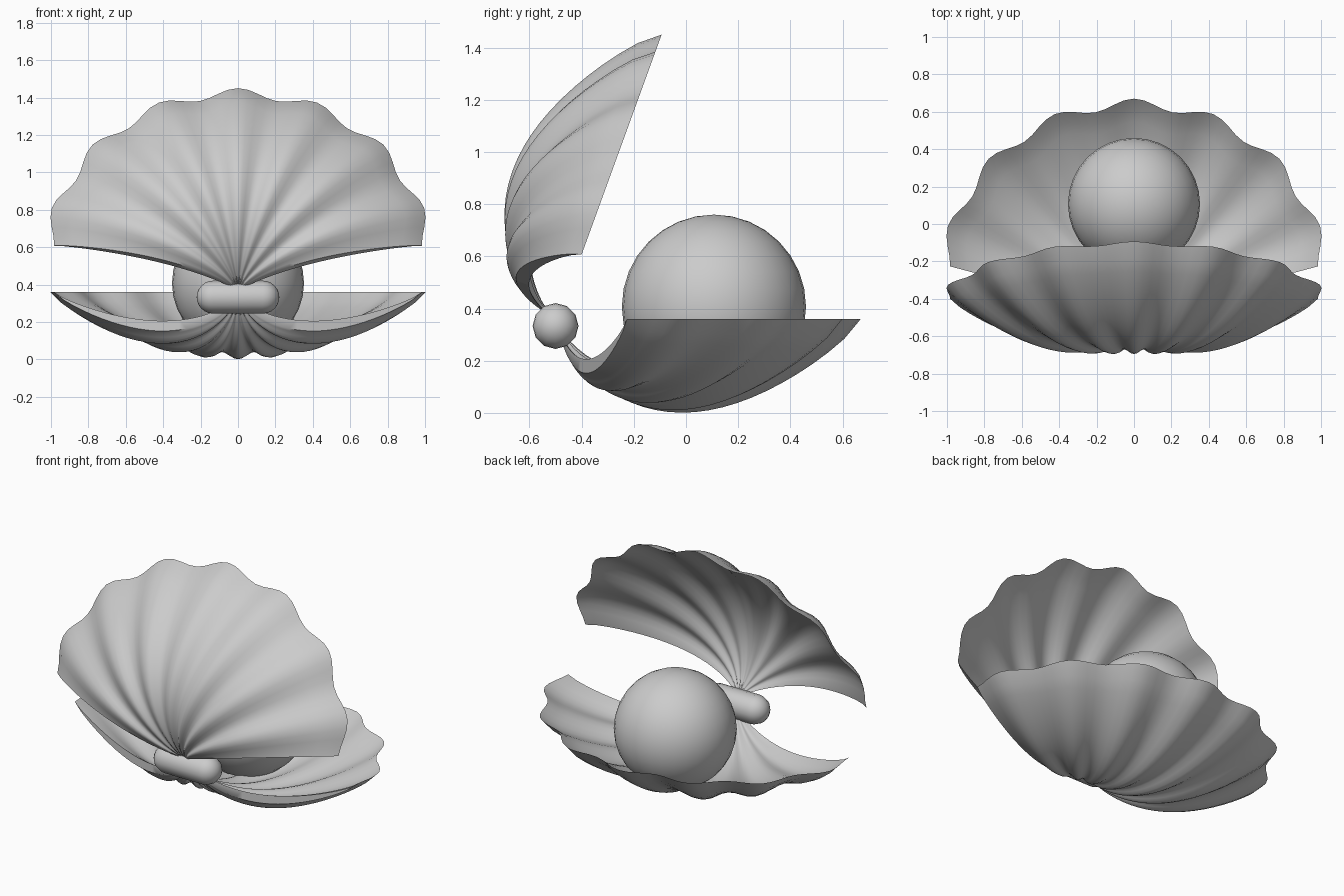
import bpy, bmesh
from math import sin, cos, pi, radians
from mathutils import Matrix

old = bpy.data.objects.get("Cube")
if old:
    bpy.data.objects.remove(old, do_unlink=True)

grey = bpy.data.materials.new("light grey")
grey.use_nodes = True
grey.diffuse_color = (0.6, 0.6, 0.6, 1)
grey.node_tree.nodes["Principled BSDF"].inputs["Base Color"].default_value = (0.6, 0.6, 0.6, 1)

HINGE = (0, -0.49, 0.36)
FAN = radians(75)      # half the spread of the fan
RIBS, COLS, ROWS = 7, 56, 24


def finish(name, bm, matrix, angle):
    bmesh.ops.transform(bm, matrix=matrix, verts=bm.verts)
    bmesh.ops.recalc_face_normals(bm, faces=bm.faces)
    mesh = bpy.data.meshes.new(name)
    bm.to_mesh(mesh)
    bm.free()
    mesh.materials.append(grey)
    obj = bpy.data.objects.new(name, mesh)
    bpy.context.collection.objects.link(obj)
    bpy.ops.object.select_all(action="DESELECT")
    obj.select_set(True)
    bpy.context.view_layer.objects.active = obj
    bpy.ops.object.shade_smooth_by_angle(angle=radians(angle))
    return obj


def shell_point(u, t, depth_scale):
    """u runs across the fan from -1 to 1, t from the hinge to the rim."""
    a = u * FAN
    rib = cos(pi * RIBS * u)
    reach = t * (1.133 - 0.088 * abs(u) ** 3 + 0.027 * rib)
    bowl = max(sin(pi * t ** 0.777), 0) ** 0.77
    depth = bowl * (0.341 - 0.115 * u * u + 0.018 * rib) * depth_scale
    return reach * sin(a), reach * cos(a), -depth


def shell(name, matrix):
    bm = bmesh.new()
    skins = []
    # outer and inner skins meet at the rim and at the hinge
    for scale in (1, 0.74):
        grid = [[bm.verts.new(shell_point(2 * c / COLS - 1, (r / ROWS) ** 1.3, scale))
                 for r in range(ROWS + 1)] for c in range(COLS + 1)]
        skins.append(grid)
        for a, b in zip(grid, grid[1:]):
            for r in range(ROWS):
                bm.faces.new((a[r], b[r], b[r + 1], a[r + 1]))
    # flat cut sides of the fan
    for c in (0, COLS):
        a, b = skins[0][c], skins[1][c]
        for r in range(ROWS):
            bm.faces.new((a[r], b[r], b[r + 1], a[r + 1]))
    bmesh.ops.remove_doubles(bm, verts=bm.verts, dist=0.0005)
    return finish(name, bm, matrix, 50)


place = Matrix.Translation(HINGE)
shell("lower_shell", place)
shell("upper_shell", place @ Matrix.Rotation(radians(70), 4, "X") @ Matrix.Scale(-1, 4, (0, 0, 1)))

# pearl
bm = bmesh.new()
bmesh.ops.create_uvsphere(bm, u_segments=32, v_segments=16, radius=0.353)
finish("pearl", bm, Matrix.Translation((0, 0.107, 0.407)), 60)

# hinge: a sphere pulled apart into a capsule along x
bm = bmesh.new()
bmesh.ops.create_uvsphere(bm, u_segments=12, v_segments=12, radius=0.088)
ring = [e for e in bm.edges if all(abs(v.co.z) < 0.001 for v in e.verts)]
bmesh.ops.split_edges(bm, edges=ring)
for v in bm.verts:
    above = sum(f.calc_center_median().z for f in v.link_faces) > 0
    v.co.z += 0.133 if above else -0.133
rims = [e for e in bm.edges if e.is_boundary]
bmesh.ops.bridge_loops(bm, edges=rims)
finish("hinge", bm, Matrix.Translation((0, -0.5, 0.333)) @ Matrix.Rotation(pi / 2, 4, "Y"), 60)
